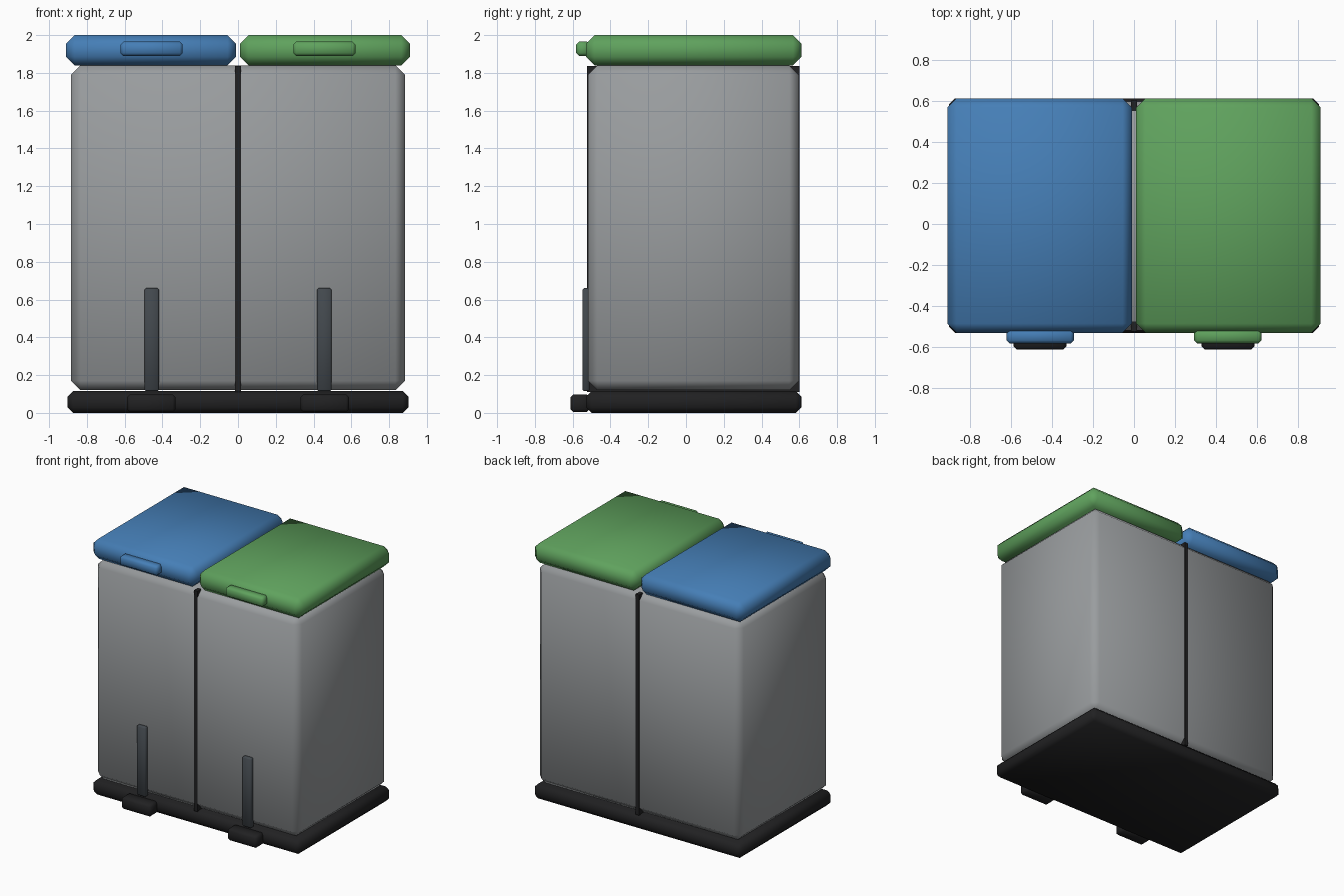
import bpy

cube = bpy.data.objects.get("Cube")
if cube:
    bpy.data.objects.remove(cube, do_unlink=True)


def material(name, rgb):
    m = bpy.data.materials.new(name)
    m.use_nodes = True
    m.diffuse_color = (*rgb, 1)
    m.node_tree.nodes["Principled BSDF"].inputs["Base Color"].default_value = (*rgb, 1)
    return m


STEEL = material("brushed grey", (0.32, 0.335, 0.345))
BLACK = material("black plastic", (0.015, 0.015, 0.016))
DARK = material("dark grey", (0.055, 0.065, 0.075))
BLUE = material("blue", (0.06, 0.21, 0.47))
GREEN = material("green", (0.115, 0.36, 0.11))


def box(name, x, y, z, mat, bevel):
    """Smooth-shaded chamfered box spanning the given (min, max) ranges."""
    spans = (x, y, z)
    bpy.ops.mesh.primitive_cube_add(size=1, location=[(a + b) / 2 for a, b in spans])
    ob = bpy.context.object
    ob.name = name
    ob.scale = [b - a for a, b in spans]
    bpy.ops.object.transform_apply(location=False, rotation=False, scale=True)
    if bevel:
        mod = ob.modifiers.new("chamfer", "BEVEL")
        mod.width = bevel
        mod.segments = 1
        bpy.ops.object.modifier_apply(modifier=mod.name)
        bpy.ops.object.shade_smooth()
    ob.data.materials.append(mat)
    return ob


# Shared body, plinth and the seam between the two compartments
box("body", (-0.883, 0.883), (-0.52, 0.597), (0.12, 1.84), STEEL, 0.05)
box("base", (-0.902, 0.902), (-0.53, 0.612), (0, 0.115), BLACK, 0.03)
box("divider", (-0.015, 0.015), (-0.525, 0.602), (0.11, 1.836), BLACK, 0)

# One lid, handle, pedal rod and pedal per compartment
for side, s, colour in (("right", -1, BLUE), ("left", 1, GREEN)):
    def span(a, b):
        return tuple(sorted((s * a, s * b)))

    box(side + "_lid", span(0.01, 0.91), (-0.53, 0.612), (1.84, 2), colour, 0.045)
    box(side + "_handle", span(0.293, 0.622), (-0.582, -0.51), (1.89, 1.965), colour, 0.015)
    box(side + "_pedal_rod", span(0.418, 0.496), (-0.548, -0.51), (0.115, 0.66), DARK, 0.008)
    box(side + "_pedal", span(0.33, 0.588), (-0.612, -0.51), (0.004, 0.098), BLACK, 0.016)
